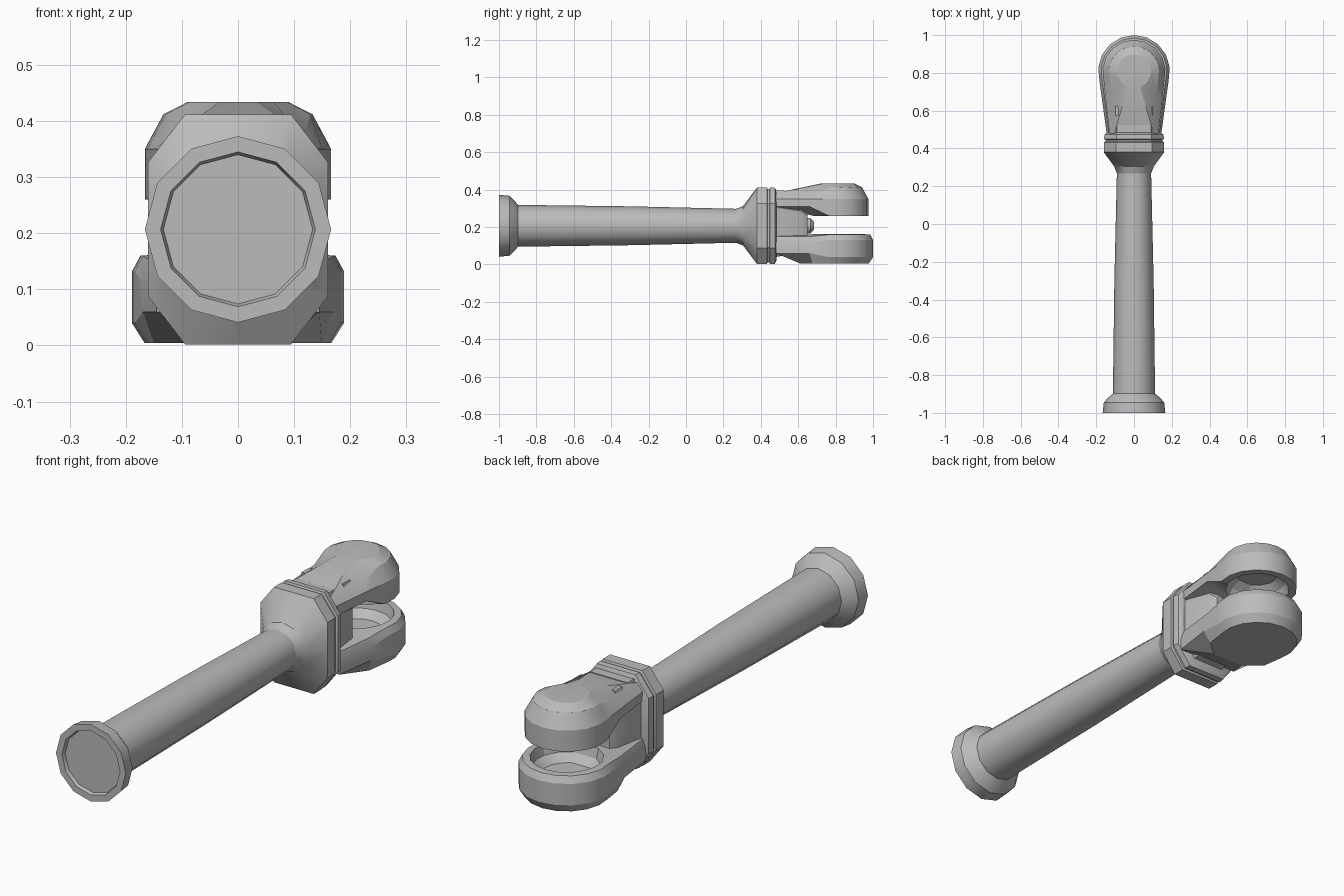
import bpy, bmesh, math
from mathutils import Vector

cube = bpy.data.objects.get("Cube")
if cube:
    bpy.data.objects.remove(cube, do_unlink=True)

grey = bpy.data.materials.new("plain_grey")
grey.use_nodes = True
COLOUR = (0.5, 0.5, 0.5, 1)
grey.diffuse_color = COLOUR
grey.node_tree.nodes["Principled BSDF"].inputs["Base Color"].default_value = COLOUR

AXIS_Z = 0.207
SIDES = 12


def loft(name, loops, angle=30):
    """Skin a list of equal-length point loops and cap both ends."""
    bm = bmesh.new()
    rows = [[bm.verts.new(p) for p in loop] for loop in loops]
    n = len(rows[0])
    for a, b in zip(rows, rows[1:]):
        for i in range(n):
            j = (i + 1) % n
            bm.faces.new((a[i], a[j], b[j], b[i]))
    bm.faces.new(rows[0])
    bm.faces.new(rows[-1])
    bmesh.ops.recalc_face_normals(bm, faces=bm.faces)
    mesh = bpy.data.meshes.new(name)
    bm.to_mesh(mesh)
    bm.free()
    mesh.materials.append(grey)
    obj = bpy.data.objects.new(name, mesh)
    bpy.context.collection.objects.link(obj)
    bpy.ops.object.select_all(action='DESELECT')
    obj.select_set(True)
    bpy.context.view_layer.objects.active = obj
    bpy.ops.object.shade_smooth_by_angle(angle=math.radians(angle))
    return obj


def ring(y, r):
    """Round section across the handle axis."""
    steps = [math.tau * i / SIDES for i in range(SIDES)]
    return [(r * math.cos(t), y, AXIS_Z + r * math.sin(t)) for t in steps]


def boxy(y, w, h):
    """Chamfered rectangular section, half width w and half height h."""
    loop = []
    for i in range(SIDES):
        t = math.tau * i / SIDES
        x = max(-w, min(w, 1.18 * w * math.cos(t)))
        z = max(-h, min(h, 1.17 * h * math.sin(t)))
        loop.append((x, y, AXIS_Z + z))
    return loop


# Handle and hollowed end knob
loft("handle", [ring(-0.92, 0.112), ring(-0.3, 0.104), ring(0.3, 0.09)], 35)
loft("end_knob", [ring(-0.985, 0.133), ring(-1, 0.138), ring(-1, 0.166),
                  ring(-0.945, 0.16), ring(-0.92, 0.138), ring(-0.895, 0.108)])

# Flared collar with a narrow groove
loft("collar", [ring(0.26, 0.088), ring(0.305, 0.105),
                boxy(0.38, 0.16, 0.205), boxy(0.432, 0.16, 0.205),
                boxy(0.436, 0.152, 0.197), boxy(0.446, 0.152, 0.197),
                boxy(0.45, 0.16, 0.205), boxy(0.475, 0.155, 0.203),
                boxy(0.485, 0.14, 0.185)])

# Narrow core between the jaws, with a small throat stud
loft("jaw_core", [boxy(0.46, 0.13, 0.17), boxy(0.52, 0.12, 0.16),
                  boxy(0.62, 0.11, 0.13), boxy(0.65, 0.09, 0.09)])
loft("throat_stud", [ring(0.63, 0.045), ring(0.665, 0.04), ring(0.685, 0.02)])


def jaw_outline(neck, radius, centre):
    """Spoon-shaped plan: tapering neck and rounded head."""
    pts = []
    for i in range(11):
        t = math.radians(-15 + 21 * i)
        pts.append(Vector((radius * math.cos(t), centre + radius * math.sin(t))))
    sides = [(-1, 0.66), (-1, 0.48), (1, 0.48), (1, 0.66)]
    for s, y in sides:
        half = neck + (radius - neck) * (y - 0.48) / (centre - 0.48)
        pts.append(Vector((s * half, y)))
    return pts


def jaw(name, neck, radius, centre, layers):
    """Layers: height, scale, distance limit, rise at the neck."""
    outline = jaw_outline(neck, radius, centre)
    mid = Vector((0, centre))
    loops = []
    for z, scale, limit, rise in layers:
        loop = []
        for p in outline:
            d = p - mid
            # scale across the whole head but keep the neck root in place
            if p.y < 0.5:
                d = Vector((d.x * scale, d.y))
            else:
                d = d * scale
            if d.length > limit:
                d = d.normalized() * limit
            q = mid + d
            loop.append((q.x, q.y, z + (rise if q.y < 0.7 else 0)))
        loops.append(loop)
    return loft(name, loops, 22)


# Upper jaw: domed head, cup on its underside
jaw("upper_jaw", 0.13, 0.167, 0.808, [
    (0.33, 1, 0.085, 0), (0.30, 1, 0.12, 0), (0.26, 1, 0.135, 0),
    (0.26, 1, 9, 0.05), (0.35, 1, 9, 0), (0.412, 0.8, 9, -0.03),
    (0.434, 1, 0.09, 0)])

# Lower jaw: wider, flat below, cup on its top
jaw("lower_jaw", 0.145, 0.19, 0.81, [
    (0.09, 1, 0.1, 0), (0.12, 1, 0.135, 0), (0.162, 1, 0.145, 0),
    (0.16, 0.92, 9, -0.01), (0.132, 1, 9, -0.02), (0.04, 1, 9, 0.02),
    (0.004, 0.88, 0.21, 0)])

# Raised ridges across the top of the upper neck
for name, y, w, tall in (("front_ridge", 0.5, 0.1, 0.395), ("back_ridge", 0.6, 0.11, 0.4)):
    loft(name, [[(s * w * k, y + d, z) for s, d in ((-1, -0.025), (1, -0.025), (1, 0.025), (-1, 0.025))]
                for k, z in ((1.1, 0.34), (0.9, tall))])
